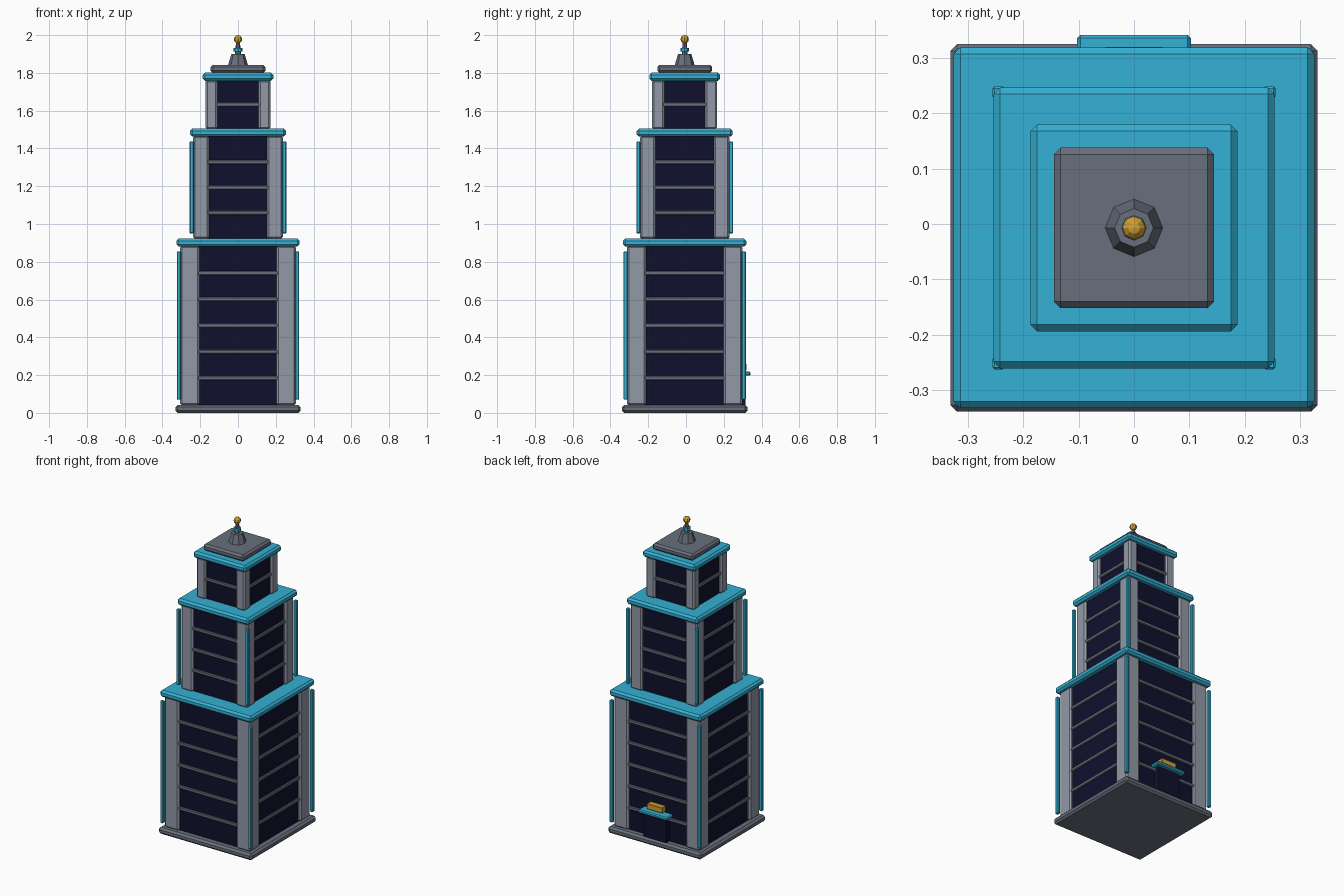
import bpy
import math

cube = bpy.data.objects.get("Cube")
if cube:
    bpy.data.objects.remove(cube, do_unlink=True)

CY = -0.007  # tower axis in y, offset by the rear canopy


def material(name, rgb):
    mat = bpy.data.materials.new(name)
    mat.use_nodes = True
    mat.diffuse_color = (*rgb, 1)
    mat.node_tree.nodes["Principled BSDF"].inputs["Base Color"].default_value = (*rgb, 1)
    return mat


STONE = material("light stone", (0.29, 0.32, 0.385))
SLATE = material("slate grey", (0.14, 0.16, 0.205))
CYAN = material("cyan trim", (0.035, 0.44, 0.66))
NAVY = material("navy glass", (0.005, 0.005, 0.027))
GOLD = material("gold", (0.65, 0.35, 0.03))


def finish(name, mat, bevel=0):
    obj = bpy.context.object
    obj.name = name
    obj.data.materials.append(mat)
    if bevel:
        mod = obj.modifiers.new("chamfer", "BEVEL")
        mod.width = bevel
        mod.segments = 1
    return obj


def box(name, mat, x, y, z0, z1, hx, hy, bevel=0):
    """Box centred on x, y relative to the tower axis, with half sizes hx, hy."""
    bpy.ops.mesh.primitive_cube_add(size=2, location=(x, y + CY, (z0 + z1) / 2))
    bpy.context.object.scale = (hx, hy, (z1 - z0) / 2)
    bpy.ops.object.transform_apply(location=False, rotation=False, scale=True)
    return finish(name, mat, bevel)


def slab(name, mat, z0, z1, half, bevel=0.012):
    return box(name, mat, 0, 0, z0, z1, half, half, bevel)


def frustum(name, mat, z0, z1, r0, r1, sides=8):
    bpy.ops.mesh.primitive_cone_add(vertices=sides, radius1=r0, radius2=r1,
                                    depth=z1 - z0, location=(0, CY, (z0 + z1) / 2))
    return finish(name, mat)


def tier(name, z0, z1, outer, inner, floors, cornice, strip=None):
    # Glass core, set back from the corner pillars
    slab(name + "_glass", NAVY, z0 - 0.01, z1 + 0.01, outer - 0.016, 0)
    # Floor ledges
    step = (z1 - z0) / floors
    for i in range(1, floors):
        z = z0 + i * step
        slab(f"{name}_ledge_{i}", SLATE, z - 0.011, z + 0.011, outer - 0.006, 0.004)
    # Corner pillars and outer trim strips
    mid, half = (outer + inner) / 2, (outer - inner) / 2
    for sx in (-1, 1):
        for sy in (-1, 1):
            side = ("front" if sy < 0 else "back") + ("_left" if sx > 0 else "_right")
            box(f"{name}_pillar_{side}", STONE, sx * mid, sy * mid,
                z0 - 0.005, z1 + 0.005, half, half, 0.01)
            if strip:
                box(f"{name}_strip_{side}", CYAN, sx * strip, sy * strip,
                    z0 + 0.025, z1 - 0.025, 0.011, 0.011, 0.004)
    # Cornice
    slab(name + "_cornice", CYAN, z1, z1 + 0.043, cornice)


# Base and stepped tiers
slab("base_plinth", SLATE, 0, 0.042, 0.332)
tier("lower_tier", 0.045, 0.88, 0.306, 0.205, 6, 0.326, 0.313)
tier("middle_tier", 0.925, 1.462, 0.237, 0.154, 4, 0.254, 0.245)
tier("upper_tier", 1.507, 1.758, 0.172, 0.108, 2, 0.187)

# Roof and spire
slab("roof_cap", SLATE, 1.80, 1.843, 0.145)
frustum("spire_base", SLATE, 1.84, 1.9, 0.053, 0.035)
frustum("spire_mast", SLATE, 1.895, 1.97, 0.016, 0.01)
frustum("spire_ring", CYAN, 1.913, 1.932, 0.023, 0.023)
bpy.ops.mesh.primitive_uv_sphere_add(segments=8, ring_count=6, radius=0.022,
                                     location=(0, CY, 1.978))
finish("spire_ball", GOLD)

# Rear entrance
box("entrance_door", NAVY, 0, 0.30, 0.042, 0.2, 0.08, 0.023)
box("entrance_canopy", CYAN, 0, 0.315, 0.197, 0.219, 0.103, 0.034, 0.006)
box("entrance_sign", GOLD, 0, 0.308, 0.226, 0.262, 0.055, 0.019, 0.003)
